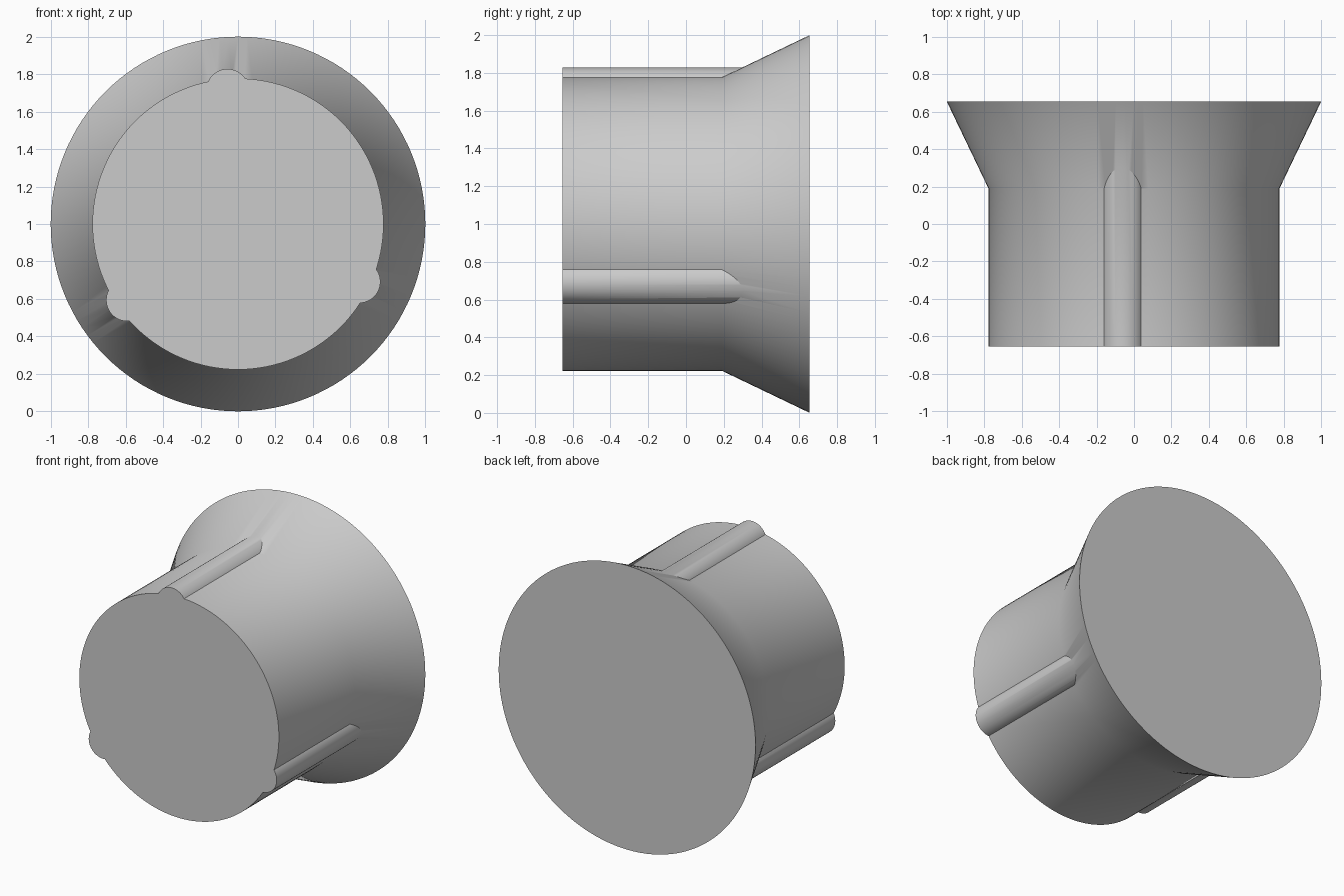
import bpy, math
from mathutils import Matrix, Vector

cube = bpy.data.objects.get("Cube")
if cube:
    bpy.data.objects.remove(cube, do_unlink=True)

grey = bpy.data.materials.new("plain_grey")
grey.use_nodes = True
colour = (0.6, 0.6, 0.6, 1)
grey.diffuse_color = colour
grey.node_tree.nodes["Principled BSDF"].inputs["Base Color"].default_value = colour

FRONT, NECK, BACK = -0.655, 0.19, 0.655
CENTRE_Z = 1.0


def turned(name, rings, x, z, sides):
    """Closed solid along y from (y, radius) rings."""
    verts = []
    for y, r in rings:
        for i in range(sides):
            a = math.tau * i / sides
            verts.append((x + r * math.cos(a), y, z + r * math.sin(a)))
    faces = [tuple(range(sides)),
             tuple(reversed(range(len(verts) - sides, len(verts))))]
    for k in range(len(rings) - 1):
        for i in range(sides):
            j = (i + 1) % sides
            a, b = k * sides, (k + 1) * sides
            faces.append((a + i, b + i, b + j, a + j))
    mesh = bpy.data.meshes.new(name)
    mesh.from_pydata(verts, [], faces)
    mesh.materials.append(grey)
    obj = bpy.data.objects.new(name, mesh)
    bpy.context.collection.objects.link(obj)
    return obj


# Plug body with a flared back
body = turned("flared_plug", [(FRONT, 0.777), (NECK, 0.777), (BACK, 1.0)],
              0, CENTRE_Z, 128)

# Three round key ribs merged into the body
for n in range(3):
    angle = math.radians(94.5 + 120 * n)
    rib = turned("key_rib_cutter", [(FRONT, 0.113), (0.4, 0.113)],
                 0.717 * math.cos(angle), CENTRE_Z + 0.717 * math.sin(angle), 48)
    rib.hide_render = True
    union = body.modifiers.new("join_rib", 'BOOLEAN')
    union.operation = 'UNION'
    union.solver = 'EXACT'
    union.object = rib
    bpy.context.view_layer.objects.active = body
    bpy.ops.object.modifier_apply(modifier=union.name)
    bpy.data.objects.remove(rib, do_unlink=True)

# Smooth sides, crisp rims
bpy.ops.object.select_all(action='DESELECT')
body.select_set(True)
bpy.context.view_layer.objects.active = body
bpy.ops.object.shade_smooth_by_angle(angle=math.radians(30))
